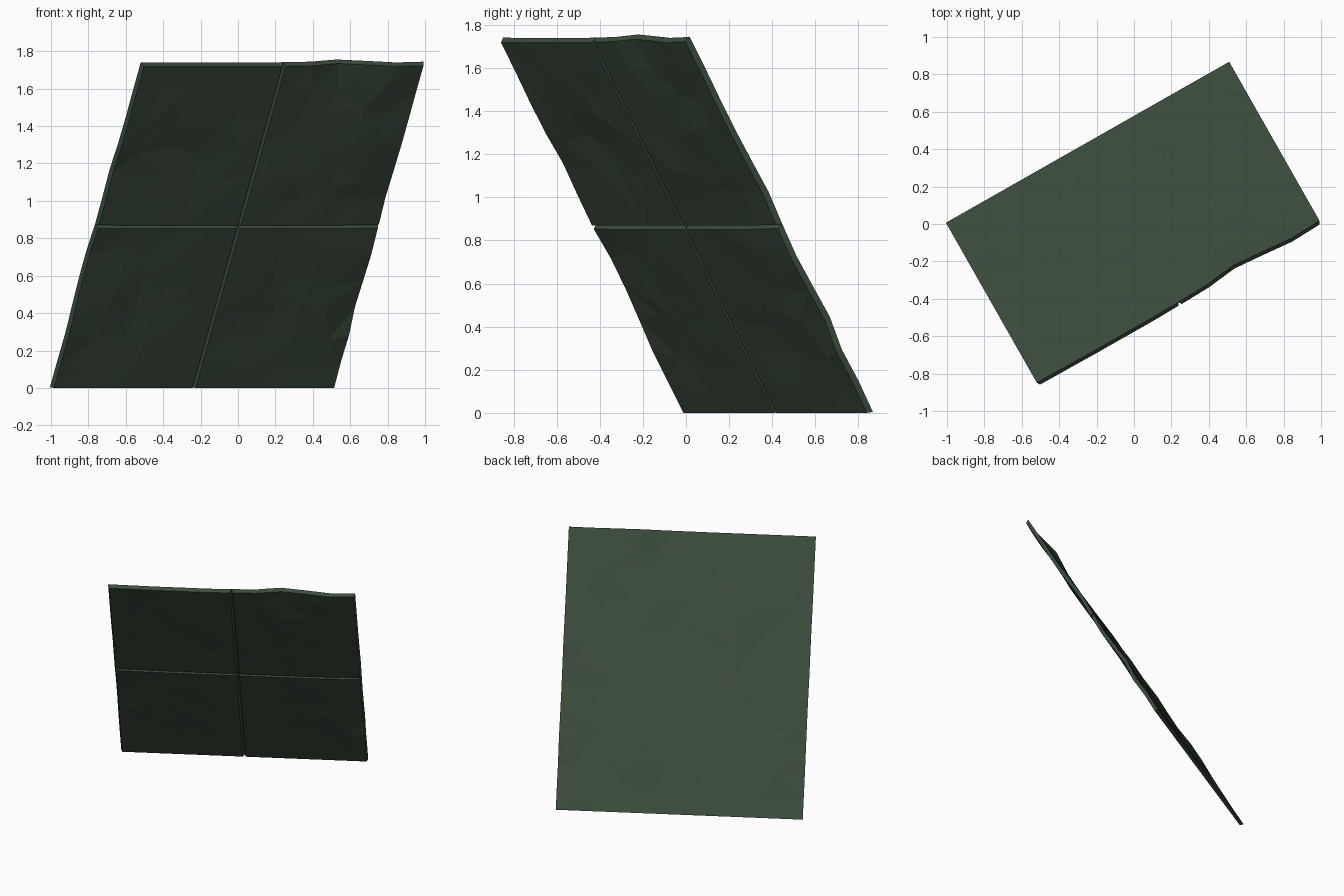
import bpy, bmesh, math, random
from mathutils import Matrix, Vector, noise

cube = bpy.data.objects.get("Cube")
if cube:
    bpy.data.objects.remove(cube, do_unlink=True)
random.seed(4)

HALF_W, HALF_H = 0.871, 0.998   # panel half sizes in its own plane
THICK = 0.026
RIM = 0.01                      # bevel width around each tile
LEAN = Matrix.Rotation(math.radians(29.6), 4, 'Z') @ Matrix.Rotation(math.radians(119.5), 4, 'X')
# dents pressed into the edges: x, y, depth
DENTS = [(0.42, 1.0, 0.028), (-0.87, -0.23, 0.022), (0.87, 0.15, 0.018),
         (0.87, -0.45, 0.018), (0.87, 0.8, 0.015)]

green = bpy.data.materials.new("dark_green")
green.use_nodes = True
colour = (0.047, 0.076, 0.048, 1)
green.diffuse_color = colour
bsdf = green.node_tree.nodes["Principled BSDF"]
bsdf.inputs["Base Color"].default_value = colour
bsdf.inputs["Roughness"].default_value = 0.9


def crumple(x, y):
    """Height of the dented surface, flat along the grooves and lower edge."""
    calm = min(1, abs(x) / 0.25) * min(1, abs(y) / 0.25) * min(1, (y + HALF_H) / 0.3)
    height = 0.02 * calm * noise.noise(Vector((x * 2.6 + y * 1.2, y * 3, 3.7)))
    for dx, dy, depth in DENTS:
        height -= depth * math.exp(-((x - dx) ** 2 + (y - dy) ** 2) / 0.03)
    return height


def build_tile(name, sx, sy):
    bm = bmesh.new()
    bmesh.ops.create_grid(bm, x_segments=5, y_segments=6, size=0.5)
    centre = Vector((sx * HALF_W / 2, sy * HALF_H / 2, 0))
    # irregular dented sheet
    for v in bm.verts:
        x, y = v.co.x * HALF_W, v.co.y * HALF_H
        if not v.is_boundary:
            x += random.uniform(-0.06, 0.06)
            y += random.uniform(-0.06, 0.06)
        x, y = x + centre.x, y + centre.y
        v.co = (x, y, crumple(x, y) - THICK / 2)
    bmesh.ops.triangulate(bm, faces=bm.faces[:])
    # raise the front face and narrow it to leave a bevelled rim
    result = bmesh.ops.extrude_face_region(bm, geom=bm.faces[:], use_keep_orig=True)
    for v in result["geom"]:
        if isinstance(v, bmesh.types.BMVert):
            v.co.z += THICK
            v.co.x += (centre.x - v.co.x) * RIM / (HALF_W / 2)
            v.co.y += (centre.y - v.co.y) * RIM / (HALF_H / 2)
    bmesh.ops.recalc_face_normals(bm, faces=bm.faces[:])
    bm.transform(LEAN)
    mesh = bpy.data.meshes.new(name)
    bm.to_mesh(mesh)
    bm.free()
    mesh.materials.append(green)
    tile = bpy.data.objects.new(name, mesh)
    bpy.context.collection.objects.link(tile)
    return tile


# four tiles meeting in a cross-shaped groove
tiles = [build_tile(f"{row}_{side}_tile", sx, sy)
         for row, sy in (("lower", -1), ("upper", 1))
         for side, sx in (("right", -1), ("left", 1))]

# stand the leaning panel on the floor
floor = min(v.co.z for t in tiles for v in t.data.vertices)
for t in tiles:
    t.location.z = -floor
